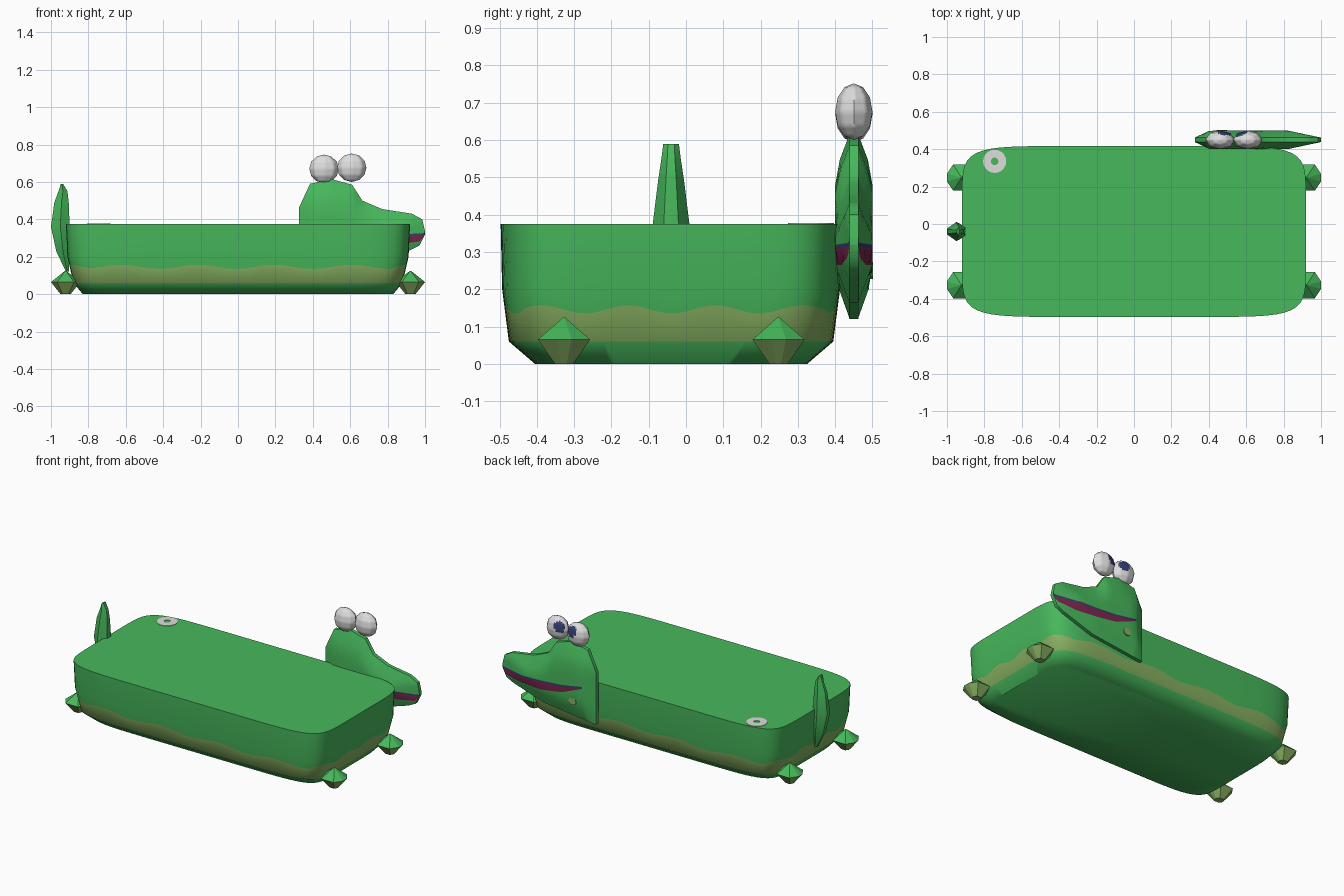
import bpy, bmesh, math
from mathutils import Vector

if "Cube" in bpy.data.objects:
    bpy.data.objects.remove(bpy.data.objects["Cube"])


def srgb(*c):
    lin = [(v / 255 / 12.92) if v < 10 else ((v / 255 + 0.055) / 1.055) ** 2.4 for v in c]
    return (*lin, 1)


def material(name, *c):
    m = bpy.data.materials.new(name)
    m.diffuse_color = srgb(*c)
    m.use_nodes = True
    m.node_tree.nodes["Principled BSDF"].inputs["Base Color"].default_value = m.diffuse_color
    return m


GREEN = material("green", 71, 184, 92)
OLIVE = material("olive", 136, 178, 98)
WHITE = material("white", 222, 222, 222)
MAROON = material("maroon", 125, 38, 78)
NAVY = material("navy", 52, 62, 112)


def finish(name, bm, mats, angle=None):
    bmesh.ops.recalc_face_normals(bm, faces=bm.faces)
    me = bpy.data.meshes.new(name)
    bm.to_mesh(me)
    bm.free()
    ob = bpy.data.objects.new(name, me)
    bpy.context.collection.objects.link(ob)
    for m in mats:
        me.materials.append(m)
    if angle:
        bpy.ops.object.select_all(action='DESELECT')
        ob.select_set(True)
        bpy.context.view_layer.objects.active = ob
        bpy.ops.object.shade_smooth_by_angle(angle=math.radians(angle))
    return ob


def lerp(pts, x):
    """Piecewise linear curve through (x, value) points."""
    if x <= pts[0][0]:
        return pts[0][1]
    for (x0, v0), (x1, v1) in zip(pts, pts[1:]):
        if x <= x1:
            return v0 + (v1 - v0) * (x - x0) / (x1 - x0)
    return pts[-1][1]


def loft(bm, rings, mats):
    """Bridge closed rings and cap both ends; one material per band."""
    vs = [[bm.verts.new(p) for p in r] for r in rings]
    n = len(vs[0])
    for k, (a, b) in enumerate(zip(vs, vs[1:])):
        for i in range(n):
            j = (i + 1) % n
            bm.faces.new((a[i], a[j], b[j], b[i])).material_index = mats[k]
    bm.faces.new(vs[0][::-1]).material_index = mats[0]
    bm.faces.new(vs[-1]).material_index = mats[-1]


# Body: rounded tub with a wavy belly stripe
HALF_X = [(0, 0.83), (0.06, 0.88), (0.2, 0.912), (0.375, 0.92)]
HALF_Y = [(0, 0.365), (0.06, 0.435), (0.2, 0.453), (0.375, 0.457)]
CY = -0.04


def body_point(i, n, z):
    t = 2 * math.pi * i / n
    c, s = math.cos(t), math.sin(t)
    r = (abs(c) ** 8 + abs(s) ** 8) ** (-1 / 8)
    if z is None:  # wave height along the sides and ends
        wave = (r * c * 0.92 - 0.2) / 0.42 if abs(s) > abs(c) else (CY + r * s * 0.45 - 0.08) / 0.235
        z = 0.146 + 0.011 * math.cos(2 * math.pi * wave)
    return (r * c * lerp(HALF_X, z), CY + r * s * lerp(HALF_Y, z), z)


bm = bmesh.new()
N = 160
loft(bm, [[body_point(i, N, z) for i in range(N)] for z in (0, 0.06, None, 0.2, 0.375)], (0, 1, 0, 0))
finish("body", bm, [GREEN, OLIVE], 50)

# Feet: faceted pebbles, green above and olive below
for side in (-1, 1):
    for y in (-0.327, 0.248):
        bm = bmesh.new()
        rings = []
        for z, k in ((0, 0.35), (0.065, 1), (0.125, 0.03)):
            rings.append([(side * 0.922 + k * px, y + k * py, z) for px, py in
                          ((0.078, 0.02), (0.045, 0.07), (-0.045, 0.07),
                           (-0.078, 0.02), (-0.078, -0.02), (-0.045, -0.07),
                           (0.045, -0.07), (0.078, -0.02))])
        loft(bm, rings, (1, 0))
        finish("foot", bm, [GREEN, OLIVE])

# Tail: curved fin, widest in the middle of its section
bm = bmesh.new()
rings = []
for z, outer, inner, w in ((0.12, -0.92, -0.905, 0.02), (0.23, -0.972, -0.90, 0.045),
                           (0.36, -1.0, -0.90, 0.051), (0.49, -0.982, -0.905, 0.035),
                           (0.55, -0.96, -0.912, 0.026), (0.59, -0.947, -0.935, 0.021)):
    mid = (outer + inner) / 2
    rings.append([(outer, CY - w * 0.3, z), (mid, CY - w, z), (inner, CY - w * 0.4, z),
                  (inner, CY + w * 0.4, z), (mid, CY + w, z), (outer, CY + w * 0.3, z)])
loft(bm, rings, (0,) * 5)
finish("tail", bm, [GREEN], 30)

# Head: flat profile with thick cheeks, mouth cut into both sides
TOP = [(0.325, 0.46), (0.385, 0.59), (0.5, 0.615), (0.61, 0.585), (0.665, 0.5),
       (0.77, 0.455), (0.93, 0.43), (0.985, 0.4), (1.0, 0.335)]
BOTTOM = [(0.325, 0.12), (0.7, 0.165), (0.92, 0.235), (0.97, 0.26), (1.0, 0.32)]
LIP_LOW = [(0.4, 0.348), (0.55, 0.287), (0.7, 0.265), (0.85, 0.265), (1.0, 0.285)]
LIP_HIGH = [(0.4, 0.35), (0.55, 0.325), (0.7, 0.314), (0.85, 0.31), (1.0, 0.315)]
HY = 0.45
XS = sorted({p[0] for p in TOP + BOTTOM + LIP_LOW} | {0.35, 0.45, 0.475, 0.58, 0.63, 0.82, 0.89, 0.95})


def head_column(x):
    t, b = lerp(TOP, x), lerp(BOTTOM, x)
    eps = (t - b) * 0.02
    low = min(max(lerp(LIP_LOW, x), b + 3 * eps), t - 3 * eps)
    high = min(max(lerp(LIP_HIGH, x), low + eps / 4), t - 2 * eps)
    line = min(high + 0.01, t - eps)
    zs = [b + (low - b) * k / 3 for k in range(3)] + [low, high]
    zs += [line + (t - line) * k / 4 for k in range(5)]
    out = []
    for z in zs:
        k = min(1, (x - 0.325) / 0.08, (1 - x) / 0.18, (t - z) / 0.1, (z - b) / 0.1)
        out.append((x, 0.012 + 0.038 * max(0, k), z))
    return out


bm = bmesh.new()
sides = []
for s in (-1, 1):
    grid = [[bm.verts.new((x, HY + s * h, z)) for x, h, z in head_column(x)] for x in XS]
    sides.append(grid)
    for i, (a, b) in enumerate(zip(grid, grid[1:])):
        for j in range(len(a) - 1):
            f = bm.faces.new((a[j], b[j], b[j + 1], a[j + 1]))
            if XS[i] >= 0.4:
                f.material_index = {3: 1, 4: 2}.get(j, 0)
L, R = sides
for j in range(len(L[0]) - 1):
    for i in (0, -1):
        bm.faces.new((L[i][j], L[i][j + 1], R[i][j + 1], R[i][j]))
for i in range(len(XS) - 1):
    for j in (0, -1):
        bm.faces.new((L[i][j], L[i + 1][j], R[i + 1][j], R[i][j]))
finish("head", bm, [GREEN, MAROON, NAVY], 40)

# Cheek spot: thin plate on the outer side of the head
bm = bmesh.new()
loft(bm, [[(0.47 + 0.028 * math.cos(a * math.pi / 5), y, 0.25 + 0.024 * math.sin(a * math.pi / 5))
           for a in range(10)] for y in (0.494, 0.5015)], (0,))
finish("cheek_spot", bm, [OLIVE])

# Eyes: low-poly balls with pupils looking back, up and inward
for cx, cz, lean in ((0.46, 0.67, 0.3), (0.608, 0.676, -0.55)):
    bm = bmesh.new()
    bmesh.ops.create_uvsphere(bm, u_segments=8, v_segments=6, radius=1)
    bmesh.ops.subdivide_edges(bm, edges=bm.edges, cuts=3, use_grid_fill=True)
    look = Vector((lean, 0.8, 0.35)).normalized()
    for f in bm.faces:
        if f.calc_center_median().normalized().dot(look) > 0.86:
            f.material_index = 1
    for v in bm.verts:
        v.co = Vector((cx + v.co.x * 0.079, HY + v.co.y * 0.05, cz + v.co.z * 0.076))
    finish("eye", bm, [WHITE, NAVY], 50)

# Drain ring: thin pale plate on the top
bm = bmesh.new()
SEG = 20
rim = [[bm.verts.new((-0.745 + r * math.cos(2 * math.pi * i / SEG),
                      0.335 + r * math.sin(2 * math.pi * i / SEG), z)) for i in range(SEG)]
       for r, z in ((0.02, 0.374), (0.02, 0.378), (0.062, 0.378), (0.062, 0.374))]
for k in range(4):
    for i in range(SEG):
        a, b, j = rim[k], rim[(k + 1) % 4], (i + 1) % SEG
        bm.faces.new((a[i], a[j], b[j], b[i]))
finish("drain_ring", bm, [WHITE])
